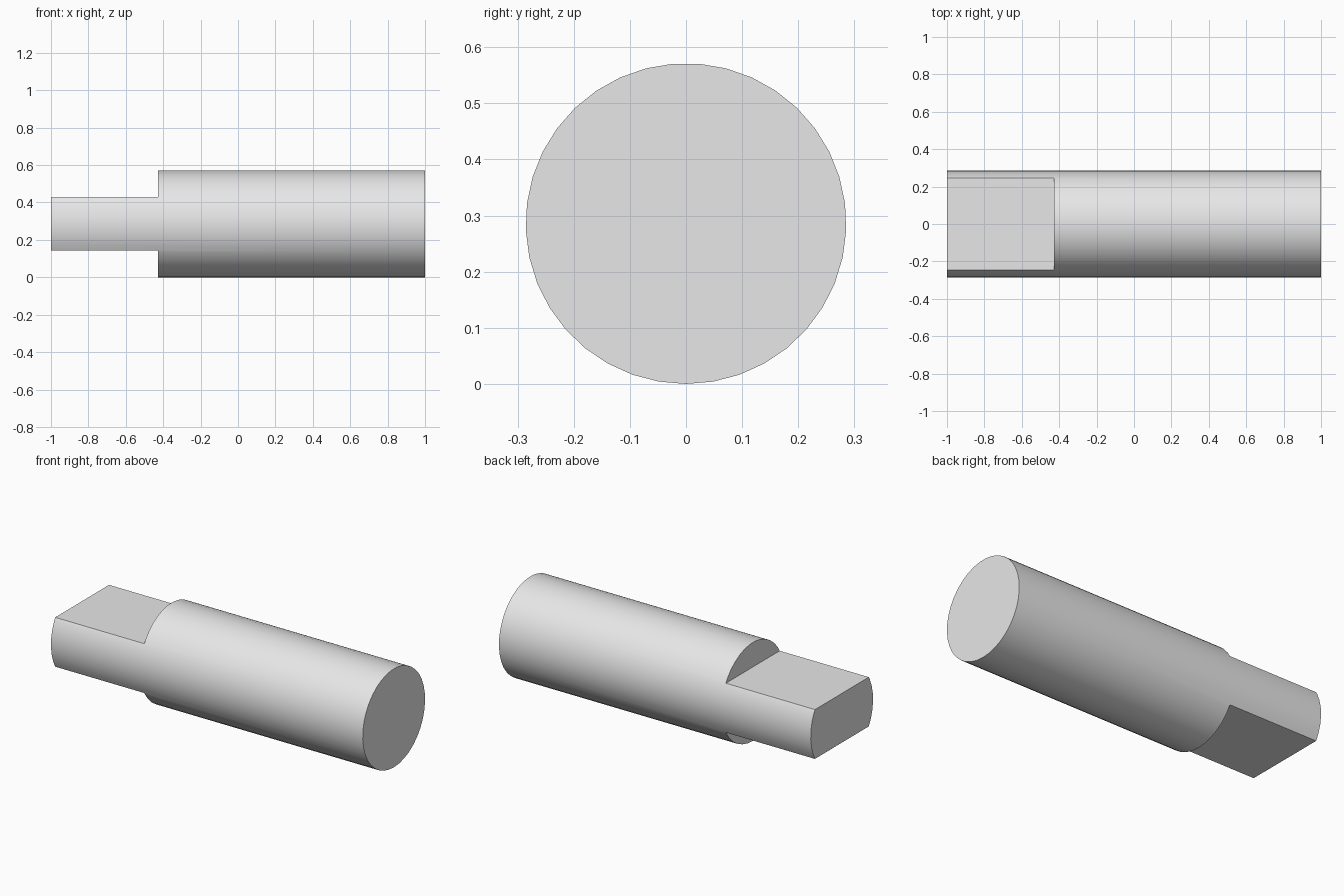
import bpy, bmesh, math
from mathutils import Matrix, Vector

if "Cube" in bpy.data.objects:
    bpy.data.objects.remove(bpy.data.objects["Cube"])

LENGTH = 2.0
RADIUS = 2 / 7
SIDES = 37
STEP_X = -3 / 7          # where the flattened tang begins
HALF_TANG = RADIUS / 2   # half thickness of the tang

grey = bpy.data.materials.new("light grey")
grey.use_nodes = True
grey.diffuse_color = (0.8, 0.8, 0.8, 1)
grey.node_tree.nodes["Principled BSDF"].inputs["Base Color"].default_value = (0.8, 0.8, 0.8, 1)


def make_object(name, bm):
    bmesh.ops.recalc_face_normals(bm, faces=bm.faces)
    mesh = bpy.data.meshes.new(name)
    bm.to_mesh(mesh)
    bm.free()
    mesh.materials.append(grey)
    obj = bpy.data.objects.new(name, mesh)
    bpy.context.collection.objects.link(obj)
    return obj


# Round shaft: a polygon with one corner at the bottom, extruded along x
bm = bmesh.new()
ring = []
for i in range(SIDES):
    a = math.tau * i / SIDES
    ring.append(bm.verts.new((-LENGTH / 2, RADIUS * math.sin(a), RADIUS - RADIUS * math.cos(a))))
cap = bm.faces.new(ring)
moved = bmesh.ops.extrude_face_region(bm, geom=[cap], use_keep_orig=True)["geom"]
bmesh.ops.translate(bm, vec=(LENGTH, 0, 0),
                    verts=[v for v in moved if isinstance(v, bmesh.types.BMVert)])
shaft = make_object("shaft", bm)

# Cut the two flats that form the tang, above and below the axis
bpy.context.view_layer.objects.active = shaft
shaft.select_set(True)
for side, label in ((1, "upper"), (-1, "lower")):
    bm = bmesh.new()
    size = Vector((1, 1, 0.5))
    centre = Vector((STEP_X - size.x / 2, 0, RADIUS + side * (HALF_TANG + size.z / 2)))
    bmesh.ops.create_cube(bm, size=1, matrix=Matrix.Translation(centre) @ Matrix.Diagonal(size).to_4x4())
    cutter = make_object(label + "_flat_cutter", bm)
    cutter.hide_render = True
    cut = shaft.modifiers.new(label + "_flat", "BOOLEAN")
    cut.operation = "DIFFERENCE"
    cut.solver = "EXACT"
    cut.object = cutter
    bpy.ops.object.modifier_apply(modifier=cut.name)
    bpy.data.objects.remove(cutter)

# Smooth barrel with crisp ends, flats and shoulders
bpy.ops.object.shade_smooth_by_angle(angle=math.radians(30))
